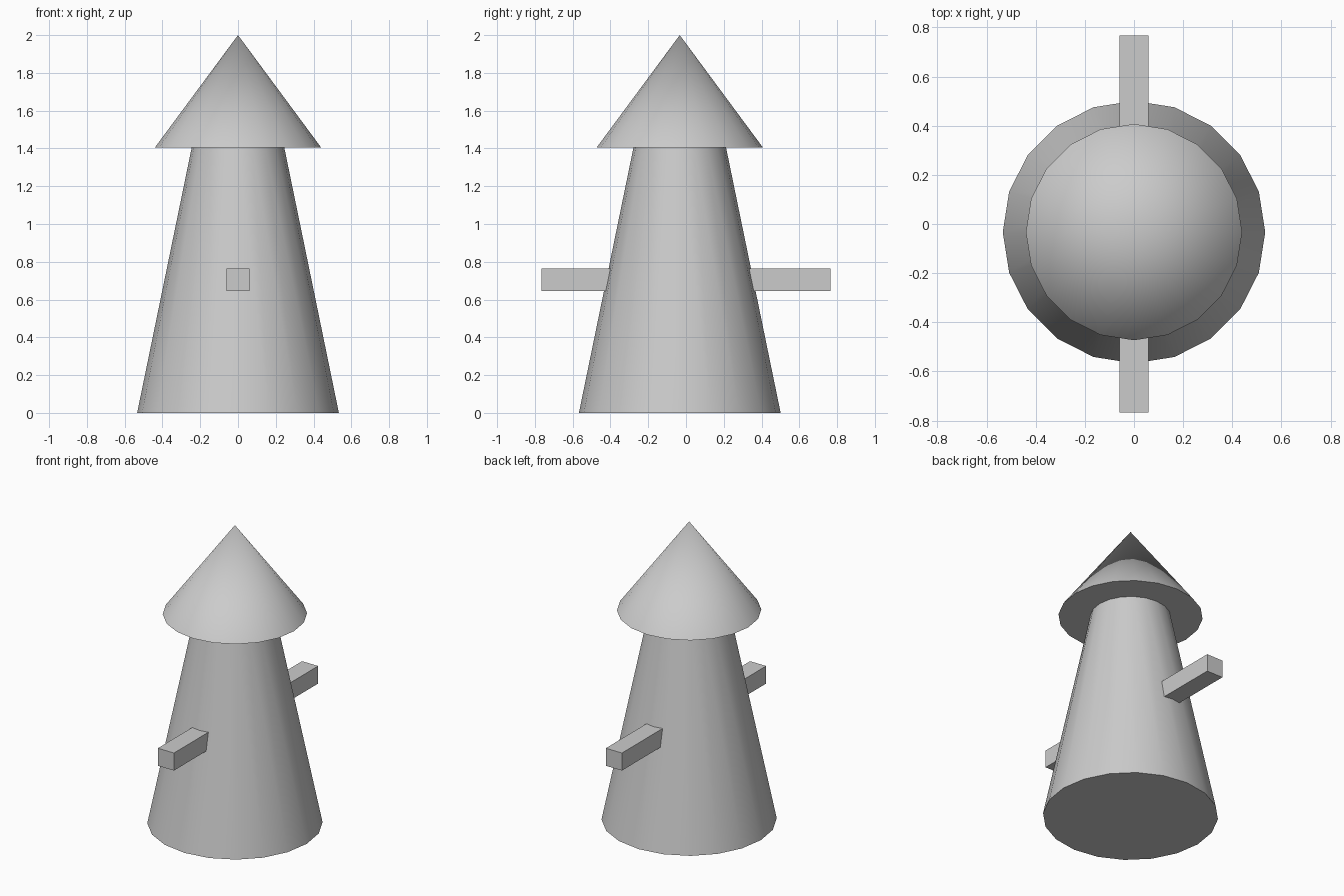
import bpy
from math import radians

if "Cube" in bpy.data.objects:
    bpy.data.objects.remove(bpy.data.objects["Cube"])

AXIS_Y = -0.033   # the round parts sit slightly forward of the bar's centre
EAVE_Z = 1.405


def cone(name, r_bottom, r_top, z0, z1):
    bpy.ops.mesh.primitive_cone_add(
        vertices=20, radius1=r_bottom, radius2=r_top, depth=z1 - z0,
        location=(0, AXIS_Y, (z0 + z1) / 2), rotation=(0, 0, radians(90)))
    obj = bpy.context.object
    obj.name = name
    bpy.ops.object.shade_smooth_by_angle(angle=radians(40))
    return obj


# Tapered tower body
cone("tower_body", 0.534, 0.245, 0, EAVE_Z)

# Pointed overhanging roof, smooth right over the tip
roof = cone("roof", 0.44, 0, EAVE_Z, 2.0)

# Square bar passing through the body from front to back
bpy.ops.mesh.primitive_cube_add(size=1, location=(0, 0, 0.705))
bar = bpy.context.object
bar.name = "cross_bar"
bar.scale = (0.12, 1.532, 0.118)
bpy.ops.object.transform_apply(location=False, rotation=False, scale=True)
